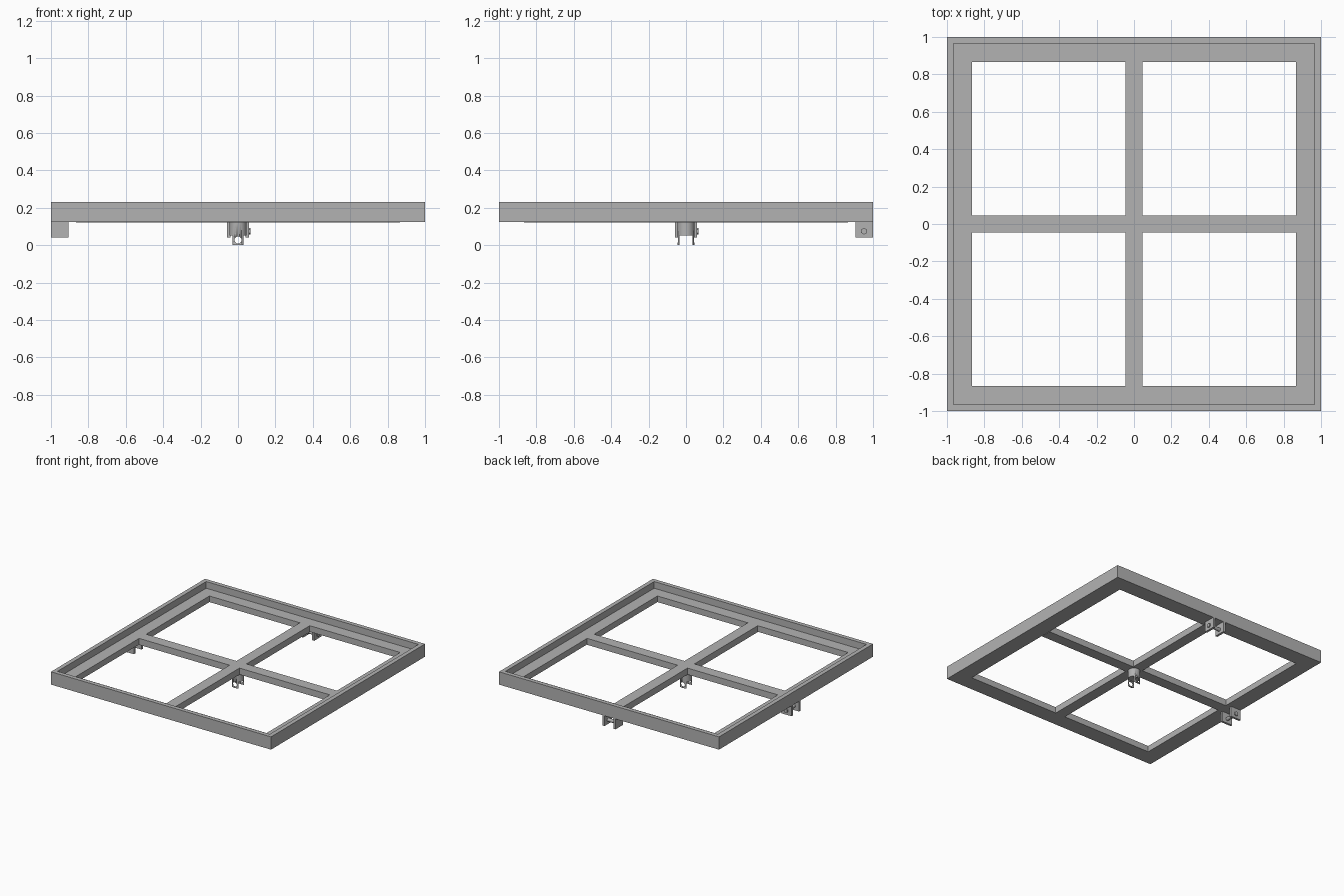
import bpy, bmesh, math
from mathutils import Matrix, Vector

cube = bpy.data.objects.get("Cube")
if cube:
    bpy.data.objects.remove(cube)

grey = bpy.data.materials.new("plain_grey")
grey.use_nodes = True
grey.diffuse_color = (0.45, 0.45, 0.45, 1)
grey.node_tree.nodes["Principled BSDF"].inputs["Base Color"].default_value = (0.45, 0.45, 0.45, 1)

TOP, LEDGE, BASE = 0.23, 0.175, 0.125


def finish(name, bm, smooth=False):
    bmesh.ops.recalc_face_normals(bm, faces=bm.faces)
    mesh = bpy.data.meshes.new(name)
    bm.to_mesh(mesh)
    bm.free()
    mesh.materials.append(grey)
    ob = bpy.data.objects.new(name, mesh)
    bpy.context.collection.objects.link(ob)
    if smooth:
        bpy.ops.object.select_all(action='DESELECT')
        ob.select_set(True)
        bpy.context.view_layer.objects.active = ob
        bpy.ops.object.shade_smooth_by_angle(angle=math.radians(35))
    return ob


def box(name, lo, hi):
    lo, hi = Vector(lo), Vector(hi)
    bm = bmesh.new()
    bmesh.ops.create_cube(bm, size=1, matrix=Matrix.Translation((lo + hi) / 2) @ Matrix.Diagonal((hi - lo).to_4d()))
    return finish(name, bm)


def cylinder(name, centre, radius, depth, axis='Z', sides=32):
    turn = {'X': Matrix.Rotation(math.pi / 2, 4, 'Y'),
            'Y': Matrix.Rotation(math.pi / 2, 4, 'X'), 'Z': Matrix()}[axis]
    bm = bmesh.new()
    bmesh.ops.create_cone(bm, cap_ends=True, segments=sides, radius1=radius, radius2=radius,
                          depth=depth, matrix=Matrix.Translation(centre) @ turn)
    return finish(name, bm, smooth=sides > 8)


def cut(target, cutter):
    mod = target.modifiers.new("cut", 'BOOLEAN')
    mod.operation, mod.object, mod.solver = 'DIFFERENCE', cutter, 'EXACT'
    cutter.hide_render = True
    cutter.hide_set(True)


# Outer frame: stepped profile carried round a square
profile = [(1, BASE), (1, TOP), (0.965, TOP), (0.965, LEDGE), (0.867, LEDGE), (0.867, BASE)]
bm = bmesh.new()
rings = [[bm.verts.new((sx * d, sy * d, z)) for d, z in profile]
         for sx, sy in ((-1, -1), (1, -1), (1, 1), (-1, 1))]
for i in range(4):
    a, b = rings[i], rings[(i + 1) % 4]
    for j in range(len(profile)):
        k = (j + 1) % len(profile)
        bm.faces.new((a[j], b[j], b[k], a[k]))
finish("outer_frame", bm)

# Cross bars: one plus-shaped outline, extruded
bm = bmesh.new()
w, e = 0.045, 0.867
arm = [Vector((w, w)), Vector((e, -w)), Vector((e, w))]
outline = []
for q in range(4):
    c, s = round(math.cos(q * math.pi / 2)), round(math.sin(q * math.pi / 2))
    for p in (arm[1], arm[2], arm[0]):
        outline.append(bm.verts.new((c * p.x - s * p.y, s * p.x + c * p.y, BASE - 0.003)))
face = bm.faces.new(outline)
ext = bmesh.ops.extrude_face_region(bm, geom=[face])
bmesh.ops.translate(bm, vec=(0, 0, LEDGE - BASE + 0.003),
                    verts=[v for v in ext["geom"] if isinstance(v, bmesh.types.BMVert)])
finish("cross_bars", bm)

# Central fork: round post, slotted from below and drilled through
post = cylinder("centre_fork", (0, 0, 0.0625), 0.046, 0.125)
cut(post, box("fork_slot_cutter", (-0.1, -0.036, -0.05), (0.1, 0.036, 0.052)))
cut(post, cylinder("fork_hole_cutter", (0, 0, 0.028), 0.019, 0.2, 'Y'))

# Edge brackets: pairs of lugs with a bolt, under the left and back edges
for side in ("left", "back"):
    parts = []
    for s in (-1, 1):
        parts.append(box(side + "_bracket_lug", (-1, s * 0.05 - 0.009, 0.04), (-0.905, s * 0.05 + 0.009, BASE)))
    parts.append(cylinder(side + "_bracket_pin", (-0.952, 0, 0.075), 0.014, 0.118, 'Y', 24))
    parts.append(cylinder(side + "_bolt_head", (-0.952, 0.063, 0.075), 0.018, 0.01, 'Y', 6))
    if side == "back":
        # Swap the axes so that the bracket sits on the back edge, bolt head towards +x
        for ob in parts:
            ob.data.transform(Matrix(((0, 1, 0, 0), (-1, 0, 0, 0), (0, 0, 1, 0), (0, 0, 0, 1))))
